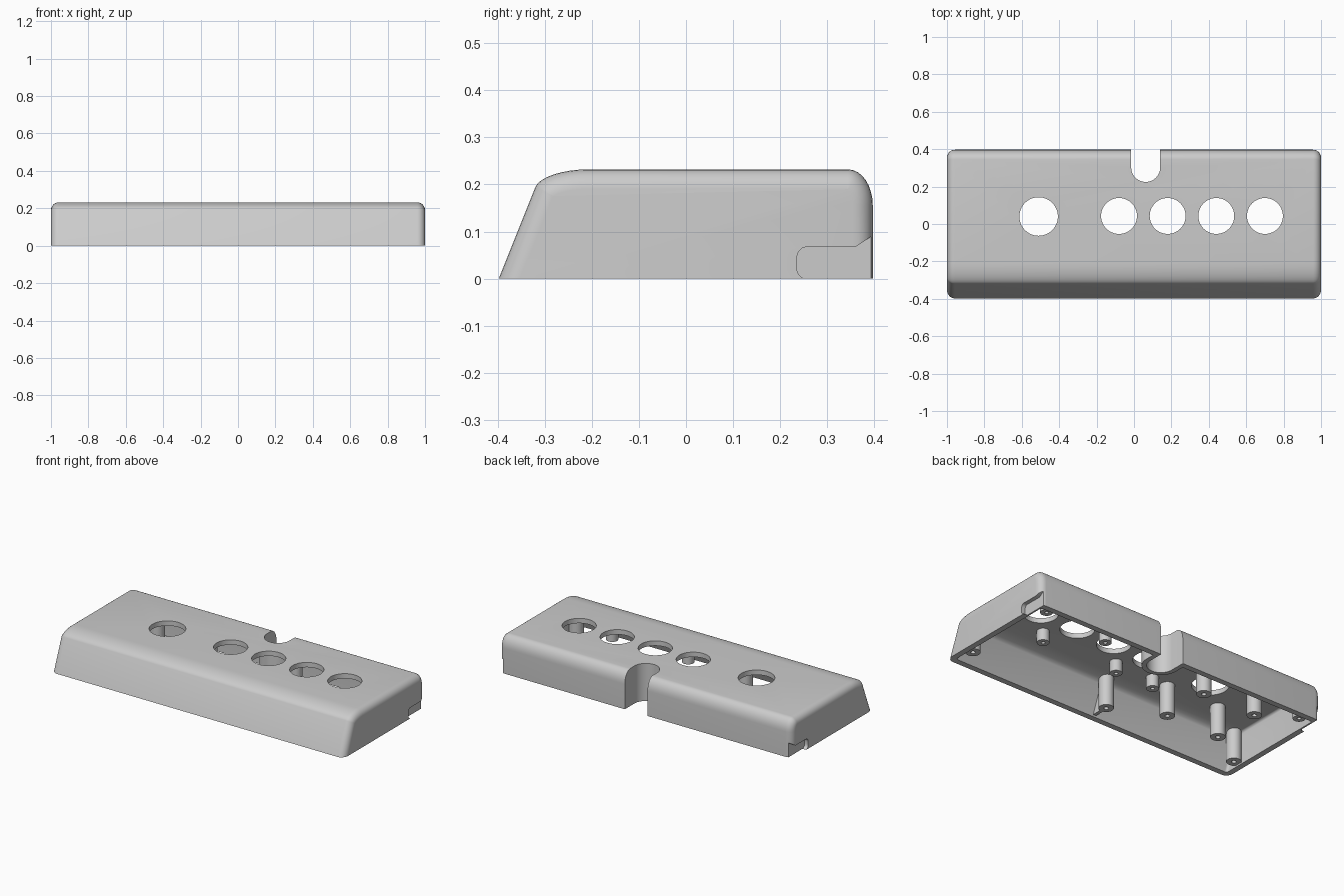
import bpy, bmesh
from math import sin, cos, pi
from mathutils import Matrix

cube = bpy.data.objects.get("Cube")
if cube:
    bpy.data.objects.remove(cube)

grey = bpy.data.materials.new("plain_grey")
grey.use_nodes = True
COLOUR = (0.6, 0.6, 0.6, 1)
grey.diffuse_color = COLOUR
grey.node_tree.nodes["Principled BSDF"].inputs["Base Color"].default_value = COLOUR


def finish(name, bm):
    bmesh.ops.recalc_face_normals(bm, faces=bm.faces)
    mesh = bpy.data.meshes.new(name)
    bm.to_mesh(mesh)
    bm.free()
    mesh.materials.append(grey)
    obj = bpy.data.objects.new(name, mesh)
    bpy.context.collection.objects.link(obj)
    return obj


def select(obj):
    bpy.ops.object.select_all(action='DESELECT')
    obj.select_set(True)
    bpy.context.view_layer.objects.active = obj


def smooth(obj):
    select(obj)
    bpy.ops.object.shade_smooth_by_angle(angle=0.6)


def fillet(a, corner, b, steps=8):
    """Elliptical rounding of a corner, running from a to b."""
    pts = []
    for i in range(steps + 1):
        t = pi / 2 * i / steps
        pts.append(tuple(c + (p - c) * (1 - sin(t)) + (q - c) * (1 - cos(t))
                         for p, c, q in zip(a, corner, b)))
    return pts


def prism(profile, lo, hi, axis='X'):
    """Extrude a (y, z) profile along x, or an (x, y) profile along z."""
    bm = bmesh.new()
    place = (lambda u, v: (lo, u, v)) if axis == 'X' else (lambda u, v: (u, v, lo))
    face = bm.faces.new([bm.verts.new(place(u, v)) for u, v in profile])
    out = bmesh.ops.extrude_face_region(bm, geom=[face])
    verts = [g for g in out["geom"] if isinstance(g, bmesh.types.BMVert)]
    d = hi - lo
    bmesh.ops.translate(bm, verts=verts, vec=(d, 0, 0) if axis == 'X' else (0, 0, d))
    return bm


def round_ends(bm, half, width):
    """Round the end outlines, leaving the bottom edge sharp."""
    low = min(v.co.z for v in bm.verts) + 0.001
    edges = [e for e in bm.edges
             if all(abs(abs(v.co.x) - half) < 1e-4 for v in e.verts)
             and e.verts[0].co.x * e.verts[1].co.x > 0
             and any(v.co.z > low for v in e.verts)]
    bmesh.ops.bevel(bm, geom=edges, offset=width, offset_type='OFFSET',
                    segments=6, profile=0.5, affect='EDGES', clamp_overlap=False)


def cylinder(x, y, r, lo, hi):
    bm = bmesh.new()
    bmesh.ops.create_cone(bm, cap_ends=True, segments=48, radius1=r, radius2=r,
                          depth=hi - lo, matrix=Matrix.Translation((x, y, (lo + hi) / 2)))
    return bm


def cut(obj, bm):
    cutter = finish("cutter", bm)
    cutter.hide_render = True
    mod = obj.modifiers.new("cut", 'BOOLEAN')
    mod.operation = 'DIFFERENCE'
    mod.solver = 'EXACT'
    mod.object = cutter
    select(obj)
    bpy.ops.object.modifier_apply(modifier=mod.name)
    bpy.data.objects.remove(cutter)


def u_shape(r, back):
    """Outline of the cable notch with radius r."""
    cx, cy = 0.0625, 0.3025
    arc = [(cx - r * cos(pi * i / 24), cy - r * sin(pi * i / 24)) for i in range(25)]
    return [(cx - r, back)] + arc + [(cx + r, back)]


# Housing: sloped front, rounded top edges and corners
TOP, WALL = 0.232, 0.035
outline = [(-0.398, 0)]
outline += fillet((-0.32, 0.195), (-0.305, TOP), (-0.21, TOP))
outline += fillet((0.345, TOP), (0.397, TOP), (0.397, 0.155))
outline += [(0.397, 0)]
bm = prism(outline, -1, 1)
round_ends(bm, 1, 0.042)
housing = finish("housing", bm)

# Hollow inside, open at the bottom
roof = TOP - 0.03
inside = [(-0.398 + WALL - 0.04, -0.1)]
inside += fillet((-0.293, 0.172), (-0.281, roof), (-0.2, roof), 5)
inside += fillet((0.335, roof), (0.362, roof), (0.362, 0.16), 5)
inside += [(0.362, -0.1)]
inside[0] = (-0.403, -0.1)
bm = prism(inside, -1 + WALL, 1 - WALL)
round_ends(bm, 1 - WALL, 0.015)
cut(housing, bm)

# Round openings in the top
cut(housing, cylinder(-0.51, 0.04, 0.103, 0.1, 0.4))
for i in range(4):
    cut(housing, cylinder(-0.08 + 0.26 * i, 0.043, 0.096, 0.1, 0.4))

# Cable notch at the back
cut(housing, prism(u_shape(0.0775, 0.6), -0.2, 0.5, 'Z'))

# Shallow finger recesses low on both ends
recess = fillet((0.235, 0.04), (0.235, 0.067), (0.255, 0.067), 5)
recess += [(0.36, 0.067), (0.45, 0.127), (0.45, -0.05), (0.255, -0.05), (0.255, 0)]
recess += fillet((0.255, 0), (0.235, 0), (0.235, 0.025), 5)[1:]
for lo, hi in ((0.975, 1.1), (-1.1, -0.975)):
    cut(housing, prism(recess, lo, hi))
smooth(housing)

# Wall lining the cable notch
notch_wall = u_shape(0.105, 0.375) + u_shape(0.0775, 0.375)[::-1]
smooth(finish("notch_wall", prism(notch_wall, 0, roof + 0.01, 'Z')))


def post(name, x, y, r, low):
    """Screw post hanging from the roof, with a blind bore."""
    bore = r * 0.32
    top = roof + 0.002
    rings = [(bore, low + 0.06), (bore, low), (r, low), (r, top)]
    bm = bmesh.new()
    n = 24
    loops = [[bm.verts.new((x + a * cos(2 * pi * i / n), y + a * sin(2 * pi * i / n), z))
              for i in range(n)] for a, z in rings]
    for a, b in zip(loops, loops[1:]):
        for i in range(n):
            j = (i + 1) % n
            bm.faces.new((a[i], a[j], b[j], b[i]))
    bm.faces.new(loops[0])
    bm.faces.new(loops[-1])
    smooth(finish(name, bm))


# Lid posts along the front and in the back corners
for side, label in ((1, "left"), (-1, "right")):
    post("front_post_" + label, side * 0.93, -0.26, 0.042, 0.01)
    post("back_post_" + label, side * 0.9, 0.33, 0.035, 0.01)
post("front_post_middle", -0.02, -0.26, 0.042, 0.01)

# Rib joining the middle post to the front wall
rib = [(-0.28, 0.01), (-0.37, 0.01), (-0.3, 0.19), (-0.28, 0.19)]
finish("front_rib", prism(rib, -0.03, -0.01))

# Four long posts around the large opening
for x in (-0.69, -0.33):
    for y in (-0.11, 0.2):
        post("board_post", x, y, 0.042, 0.01)

# Short posts between the small openings
for x, y in ((-0.21, -0.093), (0.05, -0.093), (0.31, 0.125), (0.57, -0.093)):
    post("short_post", x, y, 0.035, 0.13)
